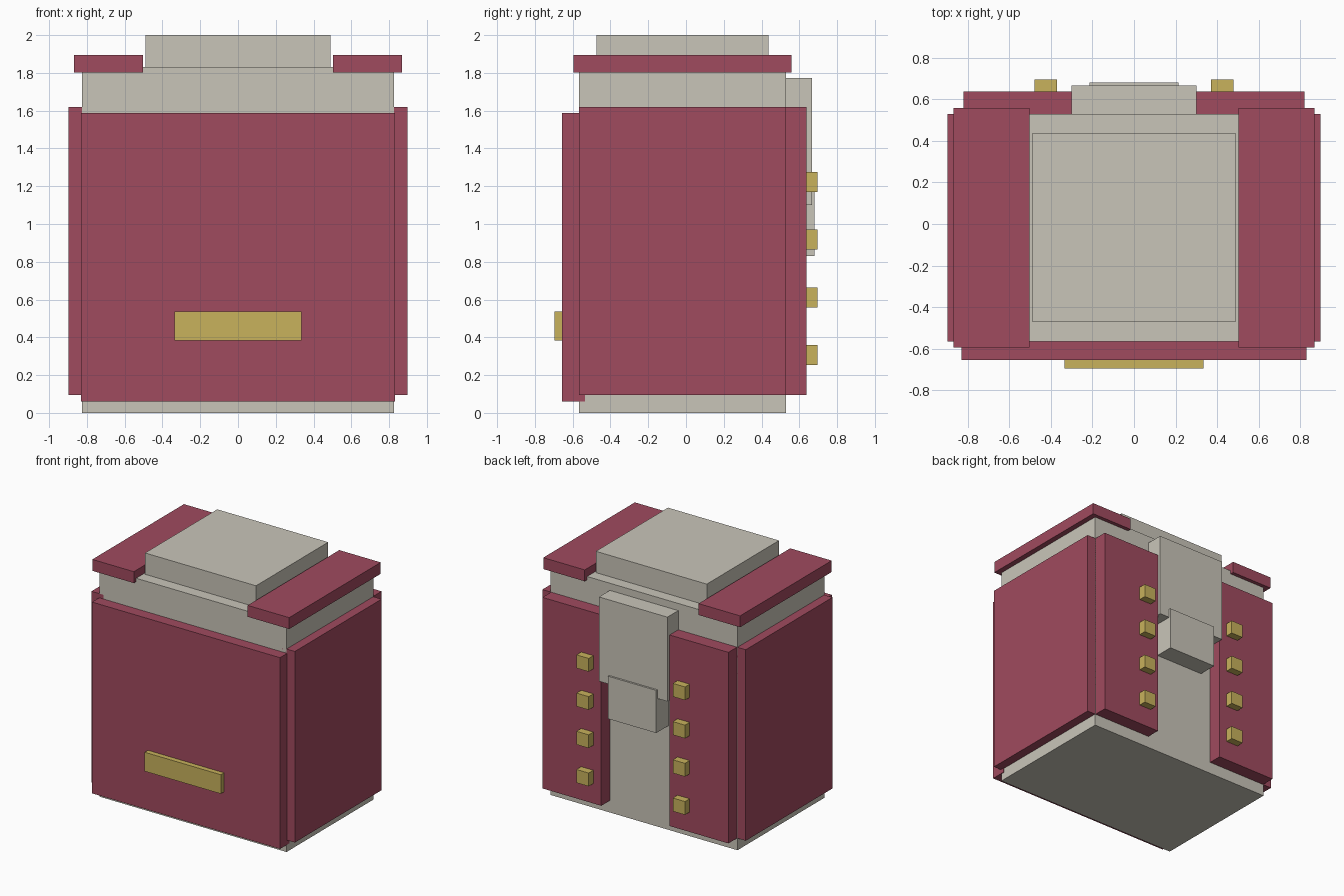
import bpy
import bmesh

cube = bpy.data.objects.get("Cube")
if cube:
    bpy.data.objects.remove(cube, do_unlink=True)


def make_material(name, rgb):
    mat = bpy.data.materials.new(name)
    mat.use_nodes = True
    color = (*rgb, 1.0)
    mat.diffuse_color = color
    mat.node_tree.nodes["Principled BSDF"].inputs["Base Color"].default_value = color
    return mat


maroon = make_material("maroon", (0.352, 0.069, 0.114))
cream = make_material("warm_grey", (0.584, 0.558, 0.485))
gold = make_material("gold", (0.578, 0.445, 0.107))


def box(name, mat, x, y, z):
    """Add a box spanning the given (low, high) ranges."""
    bm = bmesh.new()
    bmesh.ops.create_cube(bm, size=1)
    for v in bm.verts:
        for axis, (low, high) in enumerate((x, y, z)):
            v.co[axis] = high if v.co[axis] > 0 else low
    mesh = bpy.data.meshes.new(name)
    bm.to_mesh(mesh)
    bm.free()
    mesh.materials.append(mat)
    obj = bpy.data.objects.new(name, mesh)
    bpy.context.collection.objects.link(obj)
    return obj


def box_pair(name, mat, x, y, z):
    """Add a box on the left (+x) and its mirror on the right."""
    box("left_" + name, mat, x, y, z)
    box("right_" + name, mat, (-x[1], -x[0]), y, z)


# Inner body and raised top block
box("body", cream, (-0.825, 0.825), (-0.566, 0.529), (0, 1.83))
box("top_block", cream, (-0.49, 0.49), (-0.473, 0.438), (1.8, 2))

# Outer panels
box("front_panel", maroon, (-0.83, 0.83), (-0.656, -0.534), (0.06, 1.587))
box_pair("side_panel", maroon, (0.79, 0.898), (-0.566, 0.529), (0.095, 1.62))
box_pair("back_panel", maroon, (0.302, 0.821), (0.5, 0.638), (0.095, 1.62))
box_pair("shoulder_plate", maroon, (0.503, 0.869), (-0.596, 0.559), (1.803, 1.894))

# Strap and clasp on the back
box("back_strap", cream, (-0.302, 0.302), (0.5, 0.666), (1.1, 1.773))
box("back_clasp", cream, (-0.214, 0.214), (0.5, 0.681), (0.83, 1.17))

# Gold bar and studs
box("front_bar", gold, (-0.336, 0.336), (-0.697, -0.64), (0.384, 0.536))
for i in range(4):
    z = 0.307 + i * 0.305
    box_pair(f"stud_{i + 1}", gold, (0.372, 0.479), (0.6, 0.697), (z - 0.053, z + 0.053))
